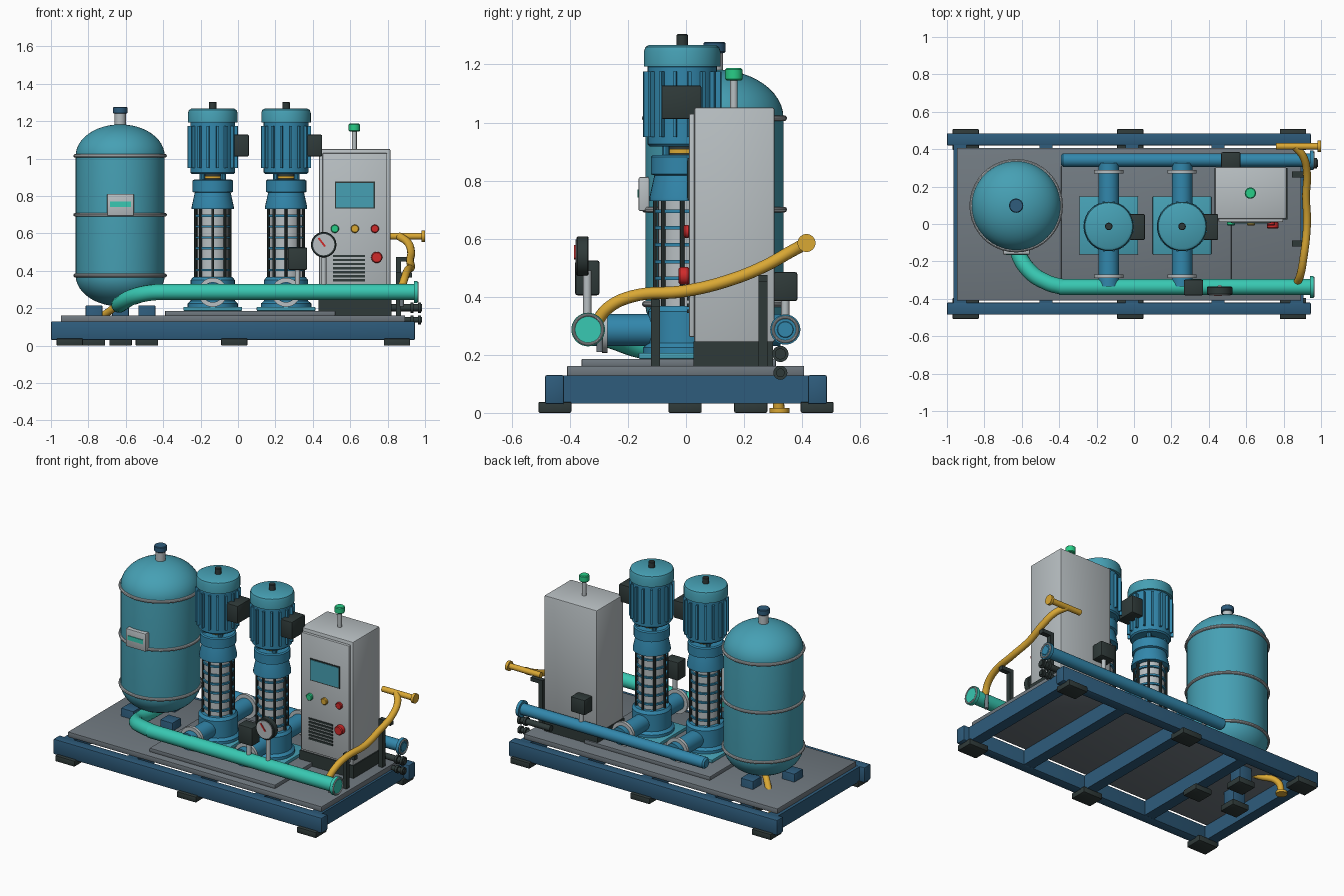
import bpy, bmesh, math
from mathutils import Vector, Matrix

if "Cube" in bpy.data.objects:
    bpy.data.objects.remove(bpy.data.objects["Cube"])


def mat(name, r, g, b):
    m = bpy.data.materials.new(name)
    lin = [(c / 255 / 12.92) if c < 10 else ((c / 255 + 0.055) / 1.055) ** 2.4 for c in (r, g, b)]
    m.diffuse_color = (*lin, 1)
    m.use_nodes = True
    m.node_tree.nodes["Principled BSDF"].inputs["Base Color"].default_value = m.diffuse_color
    return m


TEAL = mat("teal paint", 70, 160, 180)
BLUE = mat("blue paint", 50, 135, 172)
NAVY = mat("navy frame", 46, 92, 124)
DECK = mat("deck gray", 112, 121, 128)
STEEL = mat("light gray", 184, 191, 194)
DARK = mat("charcoal", 47, 58, 57)
YELLOW = mat("yellow", 218, 168, 52)
AQUA = mat("aqua pipe", 56, 200, 178)
RED = mat("red", 208, 42, 42)
GREEN = mat("green", 40, 205, 135)


def finish(bm, name, material):
    bmesh.ops.recalc_face_normals(bm, faces=bm.faces)
    me = bpy.data.meshes.new(name)
    bm.to_mesh(me)
    bm.free()
    me.materials.append(material)
    ob = bpy.data.objects.new(name, me)
    bpy.context.collection.objects.link(ob)
    return ob


def box(name, x, y, z, material, bevel=0.0):
    """Box from (min, max) pairs."""
    bm = bmesh.new()
    bmesh.ops.create_cube(bm, size=1)
    for v in bm.verts:
        for i, (a, b) in enumerate((x, y, z)):
            v.co[i] = (a + b) / 2 + v.co[i] * (b - a)
    if bevel:
        bmesh.ops.bevel(bm, geom=bm.edges[:], offset=bevel, segments=2, profile=0.5, affect='EDGES')
    return finish(bm, name, material)


def lathe(name, profile, origin, material, axis='Z', seg=32):
    """Spin (radius, height) points round an axis through origin."""
    rot = {'Z': Matrix(), 'X': Matrix.Rotation(math.pi / 2, 4, 'Y'),
           'Y': Matrix.Rotation(-math.pi / 2, 4, 'X')}[axis]
    bm = bmesh.new()
    vs = [bm.verts.new((r, 0, h)) for r, h in profile]
    es = [bm.edges.new(p) for p in zip(vs, vs[1:])]
    bmesh.ops.spin(bm, geom=vs + es, cent=(0, 0, 0), axis=(0, 0, 1),
                   angle=math.tau, steps=seg, use_merge=True)
    bmesh.ops.remove_doubles(bm, verts=bm.verts, dist=1e-5)
    bm.transform(Matrix.Translation(origin) @ rot)
    return finish(bm, name, material)


def cyl(name, r, a, b, origin, material, axis='Z', seg=32, c=0.0):
    """Cylinder from a to b along the axis, with optional chamfer c."""
    pts = [(0, a), (r - c, a), (r, a + c), (r, b - c), (r - c, b), (0, b)]
    if not c:
        pts = [(0, a), (r, a), (r, b), (0, b)]
    return lathe(name, pts, origin, material, axis, seg)


def ring(name, R, r, origin, material, axis='Z'):
    pts = [(R + r * math.cos(t * math.tau / 10), r * math.sin(t * math.tau / 10)) for t in range(11)]
    return lathe(name, pts, origin, material, axis, 40)


def pipe(name, pts, r, material):
    """Smooth round pipe through points."""
    cu = bpy.data.curves.new(name, 'CURVE')
    cu.dimensions = '3D'
    cu.bevel_depth, cu.bevel_resolution, cu.use_fill_caps = r, 5, True
    sp = cu.splines.new('BEZIER')
    sp.bezier_points.add(len(pts) - 1)
    for bp, p in zip(sp.bezier_points, pts):
        bp.co = p
        bp.handle_left_type = bp.handle_right_type = 'AUTO'
    sp.resolution_u = 8
    cu.materials.append(material)
    ob = bpy.data.objects.new(name, cu)
    bpy.context.collection.objects.link(ob)
    bpy.ops.object.select_all(action='DESELECT')
    ob.select_set(True)
    bpy.context.view_layer.objects.active = ob
    bpy.ops.object.convert(target='MESH')


# Base frame, feet and deck
for s in (-1, 1):
    box("side_beam", (-1, 0.945), sorted((s * 0.42, s * 0.485)), (0.03, 0.13), NAVY, 0.006)
    for x in (-0.9, -0.02, 0.85):
        box("foot", (x - 0.07, x + 0.07), sorted((s * 0.395, s * 0.508)), (0, 0.038), DARK, 0.005)
for x in (-0.93, -0.47, -0.01, 0.45, 0.87):
    box("cross_beam", (x - 0.035, x + 0.035), (-0.425, 0.425), (0.032, 0.128), NAVY)
box("deck", (-0.947, 0.893), (-0.41, 0.407), (0.128, 0.162), DECK, 0.004)
box("pump_plinth", (-0.39, 0.52), (-0.36, 0.31), (0.16, 0.186), DECK, 0.004)

# Pressure tank
T = (-0.63, 0.098, 0)
R = 0.238
N = 12
prof = [(R * math.sin(i / N * math.pi / 2), 0.375 - 0.165 * math.cos(i / N * math.pi / 2)) for i in range(N + 1)]
prof += [(R * math.cos(i / N * math.pi / 2), 1.015 + 0.168 * math.sin(i / N * math.pi / 2)) for i in range(N + 1)]
prof[0], prof[-1] = (0, 0.21), (0, 1.183)
lathe("tank", prof, T, TEAL, seg=56)
for z in (0.375, 0.70, 1.015):
    ring("tank_band", R + 0.002, 0.01, (T[0], T[1], z), STEEL)
cyl("tank_neck", 0.03, 1.17, 1.245, T, STEEL)
cyl("tank_cap", 0.038, 1.24, 1.277, T, NAVY, c=0.004)
for x, y in ((-0.77, -0.003), (-0.487, -0.003), (-0.628, 0.223)):
    box("tank_leg", (x - 0.045, x + 0.045), (y - 0.045, y + 0.045), (0.035, 0.215), NAVY, 0.004)
    box("tank_leg_pad", (x - 0.06, x + 0.06), (y - 0.057, y + 0.057), (0, 0.038), DARK, 0.005)
box("nameplate", (-0.70, -0.557), (-0.163, -0.12), (0.695, 0.812), STEEL, 0.005)
box("nameplate_strip", (-0.685, -0.573), (-0.167, -0.16), (0.742, 0.77), AQUA)
pipe("drain_pipe", [(-0.63, 0.1, 0.23), (-0.68, 0.14, 0.19), (-0.76, 0.22, 0.135),
                    (-0.84, 0.31, 0.08), (-0.855, 0.32, 0.01)], 0.02, YELLOW)
cyl("drain_flange", 0.034, 0.0, 0.016, (-0.855, 0.322, 0), YELLOW)

# Multistage pumps
PY = -0.013
for px in (-0.135, 0.257):
    P = (px, PY, 0)
    box("pump_base", (px - 0.157, px + 0.157), (PY - 0.15, PY + 0.16), (0.186, 0.207), TEAL, 0.004)
    lathe("pump_foot", [(0, 0.2), (0.135, 0.2), (0.135, 0.225), (0.118, 0.24), (0.118, 0.35),
                        (0.105, 0.368), (0, 0.368)], P, BLUE)
    cyl("pump_stack", 0.083, 0.36, 0.74, P, STEEL)
    for i in range(6):
        z = 0.405 + i * 0.058
        cyl("stage_ring", 0.094, z - 0.006, z + 0.006, P, BLUE)
    for i in range(8):
        a = i * math.tau / 8
        cyl("tie_rod", 0.008, 0.36, 0.74, (px + 0.093 * math.cos(a), PY + 0.093 * math.sin(a), 0), DARK, seg=8)
    lathe("motor_bracket", [(0, 0.73), (0.113, 0.73), (0.113, 0.742), (0.096, 0.818), (0.108, 0.822),
                            (0.108, 0.882), (0.1, 0.888), (0, 0.888)], P, BLUE)
    cyl("coupling_core", 0.055, 0.88, 0.93, P, DARK)
    cyl("coupling_ring", 0.066, 0.893, 0.908, P, YELLOW)
    for i in range(4):
        a = (i + 0.5) * math.tau / 4
        cyl("bracket_post", 0.014, 0.88, 0.93, (px + 0.08 * math.cos(a), PY + 0.08 * math.sin(a), 0), BLUE, seg=10)
    cyl("motor_body", 0.12, 0.918, 1.2, P, BLUE, c=0.008)
    for i in range(16):
        fin = box("motor_fin", (0.11, 0.136), (-0.006, 0.006), (0.95, 1.175), BLUE)
        fin.data.transform(Matrix.Translation(P) @ Matrix.Rotation((i + 0.5) * math.tau / 16, 4, 'Z'))
    lathe("motor_cap", [(0, 1.193), (0.132, 1.193), (0.132, 1.245), (0.127, 1.26), (0.115, 1.267),
                        (0, 1.267)], P, TEAL, seg=40)
    cyl("motor_knob", 0.02, 1.26, 1.304, P, DARK, c=0.003)
    box("terminal_box", (px + 0.11, px + 0.193), (PY - 0.072, PY + 0.066), (1.012, 1.128), DARK, 0.006)
    # Branch pipe between the two manifolds
    cyl("branch_pipe", 0.055, -0.335, 0.325, (px, 0, 0.285), BLUE, 'Y')
    for y in (-0.28, 0.28):
        cyl("branch_flange", 0.078, y - 0.01, y + 0.01, (px, 0, 0.285), STEEL, 'Y')

# Manifolds
pipe("outlet_bend", [(-0.63, 0.08, 0.22), (-0.625, -0.13, 0.225), (-0.56, -0.25, 0.262),
                     (-0.46, -0.315, 0.284), (-0.38, -0.337, 0.287)], 0.043, AQUA)
cyl("outlet_manifold", 0.043, -0.40, 0.962, (0, -0.337, 0.287), AQUA, 'X')
cyl("outlet_flange", 0.058, 0.94, 0.96, (0, -0.337, 0.287), AQUA, 'X')
ring("outlet_ring", 0.05, 0.005, (0.96, -0.337, 0.287), STEEL, 'X')
cyl("inlet_manifold", 0.036, -0.39, 0.962, (0, 0.342, 0.287), BLUE, 'X', c=0.01)
cyl("inlet_flange", 0.052, 0.94, 0.96, (0, 0.342, 0.287), BLUE, 'X')
ring("inlet_ring", 0.042, 0.005, (0.96, 0.342, 0.287), STEEL, 'X')

# Pressure gauge
G = (0.458, 0, 0.54)
cyl("gauge_stem", 0.014, 0.31, 0.49, (0.458, -0.34, 0), STEEL)
cyl("gauge_case", 0.068, -0.377, -0.335, G, DARK, 'Y', 40, 0.004)
cyl("gauge_face", 0.057, -0.381, -0.375, G, STEEL, 'Y', 40)
needle = box("gauge_needle", (-0.005, 0.005), (-0.385, -0.38), (-0.012, 0.045), RED)
needle.data.transform(Matrix.Translation(G) @ Matrix.Rotation(-0.65, 4, 'Y'))

# Pressure switches
for x, y, z0, z1 in ((0.318, -0.34, 0.405, 0.525), (0.518, 0.342, 0.385, 0.485)):
    cyl("switch_stem", 0.014, 0.31, z0 + 0.01, (x, y, 0), STEEL)
    box("pressure_switch", (x - 0.052, x + 0.052), (y - 0.042, y + 0.042), (z0, z1), DARK, 0.008)

# Control cabinet
box("cabinet_plinth", (0.43, 0.82), (0.025, 0.3), (0.16, 0.245), DARK)
box("cabinet", (0.433, 0.815), (0.028, 0.305), (0.242, 1.052), STEEL, 0.008)
box("cabinet_door", (0.452, 0.797), (0.01, 0.032), (0.262, 1.03), STEEL, 0.005)
box("screen_frame", (0.518, 0.732), (0.006, 0.012), (0.733, 0.877), DARK)
box("screen", (0.525, 0.725), (0.003, 0.009), (0.74, 0.87), TEAL)
for x, m in ((0.518, GREEN), (0.625, YELLOW), (0.732, RED)):
    cyl("button", 0.022, -0.008, 0.012, (x, 0, 0.625), m, 'Y', 24, 0.004)
cyl("emergency_stop", 0.03, -0.025, 0.012, (0.742, 0, 0.472), RED, 'Y', 24, 0.005)
for i in range(7):
    z = 0.35 + i * 0.0215
    box("vent_slat", (0.508, 0.68), (0.004, 0.012), (z - 0.006, z + 0.006), DARK)
cyl("beacon_stem", 0.013, 1.045, 1.145, (0.622, 0.165, 0), STEEL, seg=20)
cyl("beacon", 0.03, 1.145, 1.187, (0.622, 0.165, 0), GREEN, c=0.005)

# Cable glands leaving the base
for z, r in ((0.203, 0.019), (0.138, 0.015)):
    cyl("cable_gland", r, 0.75, 0.985, (0, 0.325, z), DARK, 'X', 20)
    for x in (0.93, 0.97):
        cyl("gland_nut", r + 0.009, x - 0.008, x + 0.008, (0, 0.325, z), DARK, 'X', 20)

# Yellow hose with its brackets and end tube
pipe("hose", [(0.875, -0.31, 0.31), (0.89, -0.27, 0.36), (0.905, -0.19, 0.4), (0.925, 0.0, 0.42),
              (0.92, 0.15, 0.457), (0.925, 0.27, 0.505), (0.905, 0.36, 0.555), (0.86, 0.415, 0.585)], 0.021, YELLOW)
cyl("hose_outlet", 0.018, 0.76, 0.998, (0, 0.415, 0.585), YELLOW, 'X', 24)
cyl("hose_flange", 0.031, 0.982, 1.0, (0, 0.415, 0.585), YELLOW, 'X', 24)
cyl("drain_nipple", 0.012, 0.21, 0.3, (0.875, -0.297, 0), DECK, seg=16)
for y, z in ((-0.105, 0.39), (0.265, 0.475)):
    box("hose_post", (0.845, 0.872), (y - 0.016, y + 0.016), (0.16, z), DARK)
    box("hose_arm", (0.845, 0.93), (y - 0.016, y + 0.016), (z - 0.025, z), DARK)

# Smooth round parts, keep hard edges
bpy.ops.object.select_all(action='SELECT')
bpy.context.view_layer.objects.active = bpy.context.selected_objects[0]
bpy.ops.object.shade_smooth_by_angle(angle=math.radians(35))
